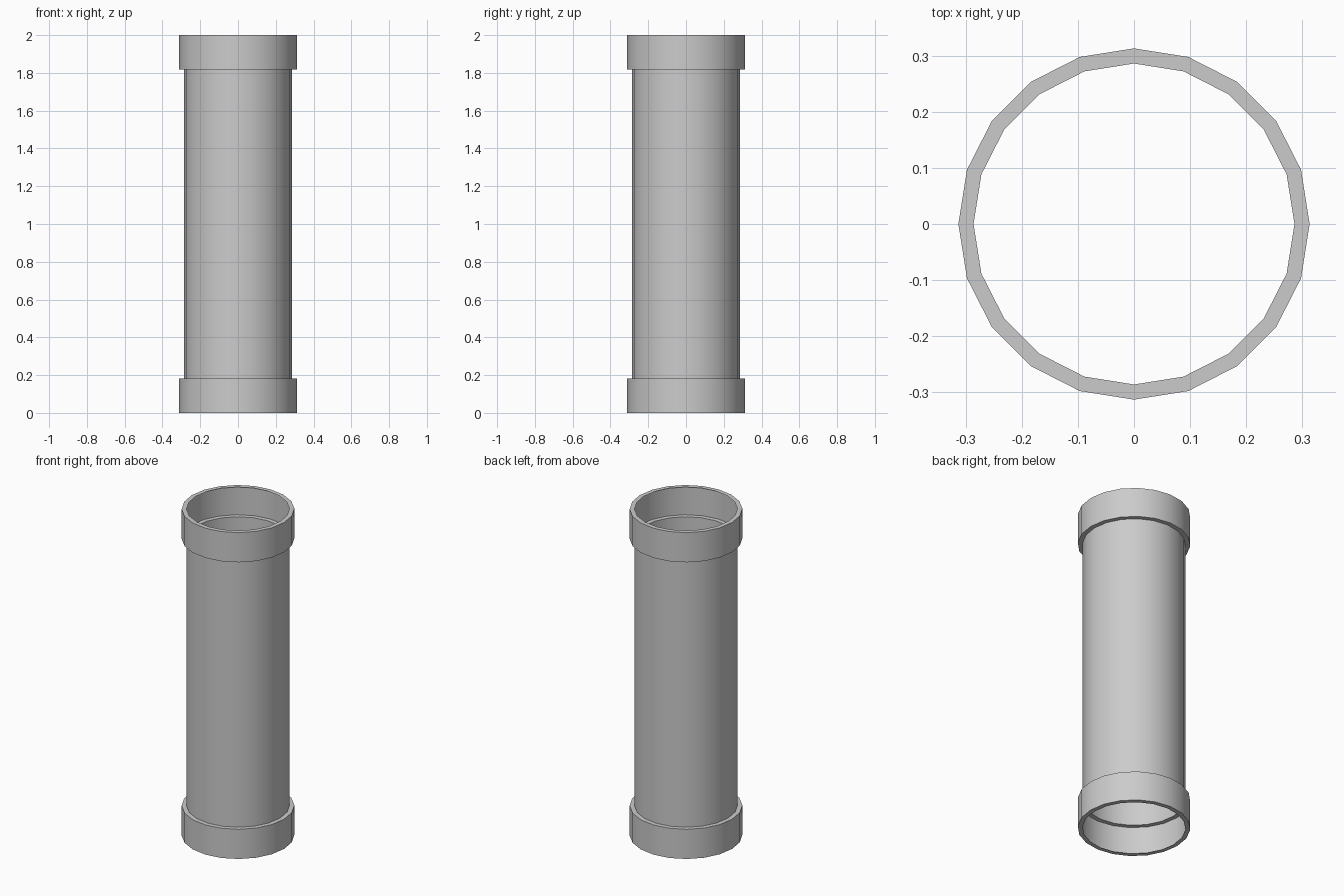
import bpy, bmesh
from math import cos, sin, pi, radians

if "Cube" in bpy.data.objects:
    bpy.data.objects.remove(bpy.data.objects["Cube"])

SIDES = 20
R_BODY, R_COLLAR = 0.286, 0.313
HEIGHT, COLLAR_H = 2.0, 0.182


def revolve(name, profile):
    """Spin an open (radius, z) profile around the z axis."""
    bm = bmesh.new()
    rings = [[bm.verts.new((r * cos(2 * pi * i / SIDES), r * sin(2 * pi * i / SIDES), z))
              for i in range(SIDES)] for r, z in profile]
    for low, high in zip(rings, rings[1:]):
        for i in range(SIDES):
            j = (i + 1) % SIDES
            bm.faces.new((low[i], low[j], high[j], high[i]))
    mesh = bpy.data.meshes.new(name)
    bm.to_mesh(mesh)
    bm.free()
    ob = bpy.data.objects.new(name, mesh)
    bpy.context.collection.objects.link(ob)
    bpy.ops.object.select_all(action='DESELECT')
    ob.select_set(True)
    bpy.context.view_layer.objects.active = ob
    bpy.ops.object.shade_smooth_by_angle(angle=radians(30))
    return ob


def collar(name, z0, z1):
    """Thin-skinned collar: flat rim, outer wall and flat shoulder, open inside."""
    return revolve(name, [(R_BODY, z0), (R_COLLAR, z0), (R_COLLAR, z1), (R_BODY, z1)])


# Hollow open pipe between the collars
revolve("pipe_body", [(R_BODY, COLLAR_H), (R_BODY, HEIGHT - COLLAR_H)])

# Wider collars at both ends
collar("bottom_collar", 0, COLLAR_H)
collar("top_collar", HEIGHT - COLLAR_H, HEIGHT)
